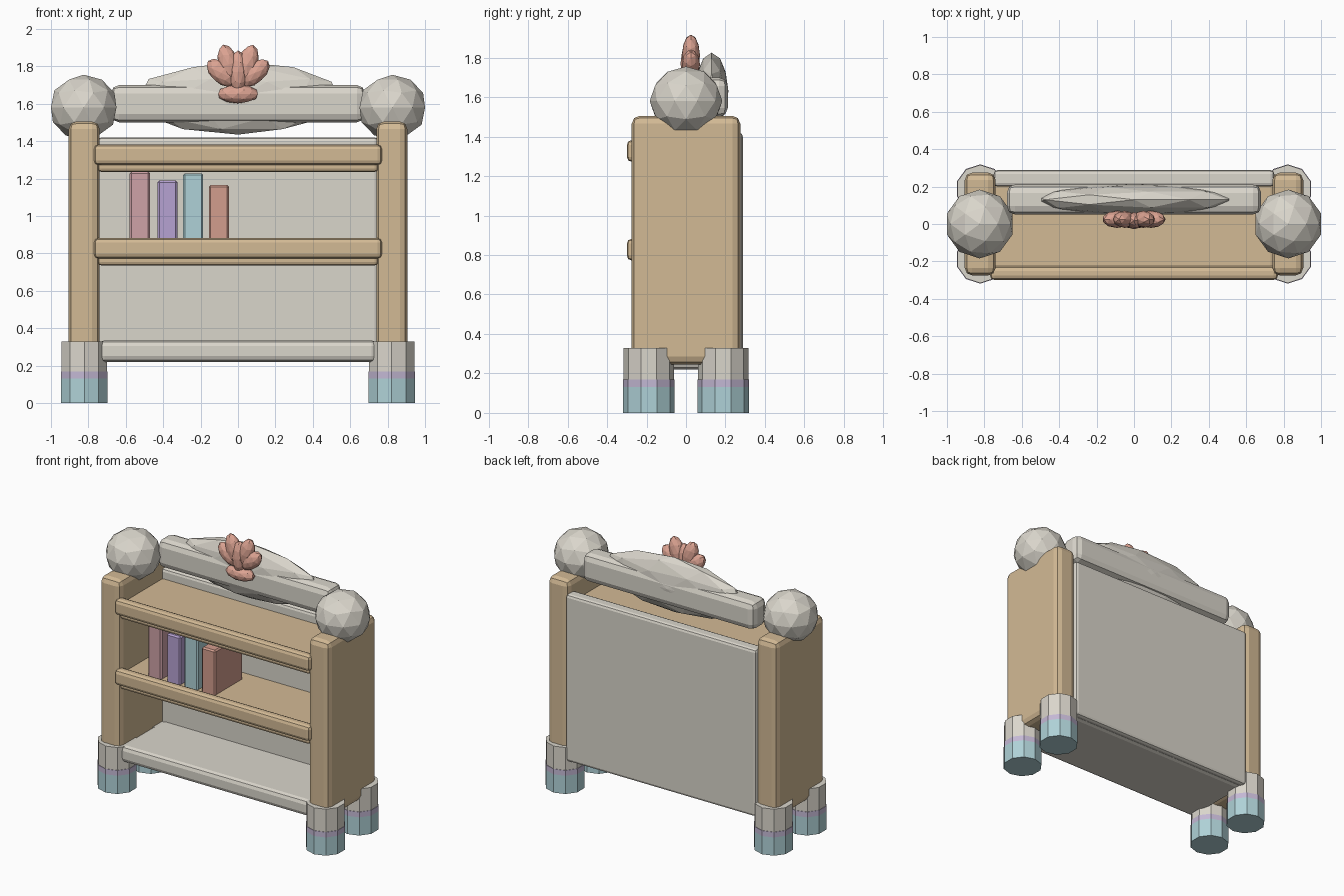
import bpy
import math

if "Cube" in bpy.data.objects:
    bpy.data.objects.remove(bpy.data.objects["Cube"], do_unlink=True)


def material(name, rgb):
    mat = bpy.data.materials.new(name)
    mat.use_nodes = True
    mat.diffuse_color = (*rgb, 1)
    mat.node_tree.nodes["Principled BSDF"].inputs["Base Color"].default_value = (*rgb, 1)
    return mat


wood = material("warm wood", (0.65, 0.49, 0.30))
stone = material("pale stone", (0.70, 0.67, 0.60))
blue = material("soft blue", (0.43, 0.64, 0.68))
purple = material("soft purple", (0.47, 0.36, 0.65))
lilac = material("lilac grey", (0.55, 0.48, 0.66))
pink = material("dusty pink", (0.62, 0.36, 0.39))
salmon = material("salmon", (0.65, 0.34, 0.27))
coral = material("coral", (0.72, 0.37, 0.29))


def finish(name, mat):
    obj = bpy.context.object
    obj.name = name
    obj.data.materials.append(mat)
    return obj


def box(name, mat, xs, ys, zs, bevel=0.03, segments=2):
    """Bevelled box from its x, y and z ranges."""
    ranges = (xs, ys, zs)
    bpy.ops.mesh.primitive_cube_add(size=1, location=[(a + b) / 2 for a, b in ranges])
    obj = finish(name, mat)
    obj.scale = [b - a for a, b in ranges]
    bpy.ops.object.transform_apply(location=False, rotation=False, scale=True)
    mod = obj.modifiers.new("soft edges", "BEVEL")
    mod.width, mod.segments = bevel, segments
    return obj


def ball(name, mat, centre, radii, tilt=0):
    """Faceted ellipsoid, tilted in the front plane."""
    bpy.ops.mesh.primitive_ico_sphere_add(subdivisions=2, radius=1, location=centre)
    obj = finish(name, mat)
    obj.scale = radii
    obj.rotation_euler.y = math.radians(tilt)
    return obj


def drum(name, mat, x, y, z0, z1, radius):
    bpy.ops.mesh.primitive_cylinder_add(vertices=10, radius=radius, depth=z1 - z0,
                                        location=(x, y, (z0 + z1) / 2))
    return finish(name, mat)


# Side panels, finials and banded feet
for side, s in (("left", 1), ("right", -1)):
    box(f"{side}_panel", wood, sorted((s * 0.74, s * 0.905)), (-0.275, 0.275), (0.245, 1.505), 0.04)
    ball(f"{side}_finial", stone, (s * 0.825, 0, 1.58), (0.184, 0.184, 0.175))
    for end, y in (("front", -0.188), ("back", 0.188)):
        drum(f"{side}_{end}_foot", blue, s * 0.822, y, 0, 0.13, 0.131)
        drum(f"{side}_{end}_foot_band", lilac, s * 0.822, y, 0.13, 0.168, 0.131)
        drum(f"{side}_{end}_foot_cuff", stone, s * 0.822, y, 0.168, 0.33, 0.128)

# Back and bottom boards
box("back_panel", stone, (-0.75, 0.75), (0.2, 0.288), (0.23, 1.42), 0.02)
box("bottom_board", stone, (-0.745, 0.745), (-0.27, 0.26), (0.22, 0.335), 0.03)

# Shelves with front rails
for name, z in (("lower", 0.735), ("upper", 1.235)):
    box(f"{name}_shelf", wood, (-0.75, 0.75), (-0.265, 0.22), (z, z + 0.115), 0.02)
    box(f"{name}_shelf_rail", wood, (-0.77, 0.77), (-0.3, -0.225), (z + 0.037, z + 0.147), 0.025)

# Row of books
for i, (mat, x, top) in enumerate(((pink, -0.525, 1.238), (purple, -0.377, 1.19),
                                   (blue, -0.24, 1.228), (salmon, -0.102, 1.166))):
    box(f"book_{i + 1}", mat, (x - 0.054, x + 0.054), (-0.19, 0.125), (0.84, top), 0.01, 1)

# Crest: padded bar with a long low mound on top
box("crest_bar", stone, (-0.68, 0.68), (0.05, 0.212), (1.5, 1.7), 0.045)
ball("crest_mound", stone, (0, 0.13, 1.63), (0.56, 0.085, 0.195))

# Shell ornament: fan of petals over a rounded base
for s in (1, -1):
    side = "left" if s > 0 else "right"
    ball(f"{side}_tall_petal", coral, (s * 0.05, 0.025, 1.81), (0.055, 0.046, 0.11), s * 16)
    ball(f"{side}_outer_petal", coral, (s * 0.09, 0.025, 1.765), (0.055, 0.046, 0.095), s * 48)
ball("middle_petal", coral, (0, 0.018, 1.77), (0.05, 0.046, 0.115))
ball("shell_base", coral, (0, 0.025, 1.652), (0.112, 0.05, 0.05))
